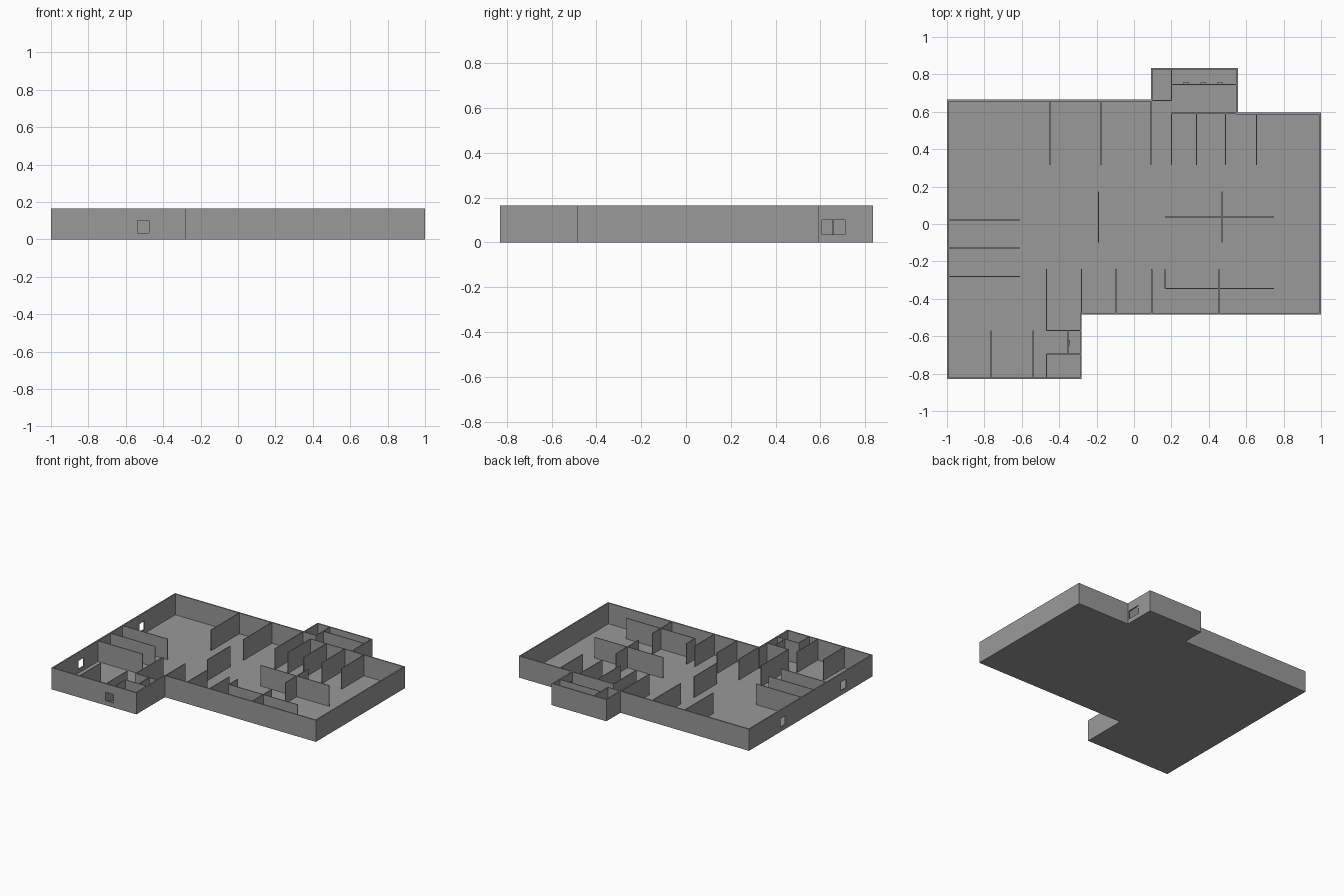
import bpy
import bmesh
from mathutils import Vector

cube = bpy.data.objects.get("Cube")
if cube:
    bpy.data.objects.remove(cube, do_unlink=True)

HEIGHT, FLOOR, OUTER, INNER = 0.165, 0.006, 0.01, 0.006

grey = bpy.data.materials.new("plain grey")
grey.use_nodes = True
grey.diffuse_color = (0.32, 0.32, 0.32, 1)
grey.node_tree.nodes["Principled BSDF"].inputs["Base Color"].default_value = grey.diffuse_color


def add_object(name, bm):
    bmesh.ops.recalc_face_normals(bm, faces=bm.faces[:])
    mesh = bpy.data.meshes.new(name)
    bm.to_mesh(mesh)
    bm.free()
    mesh.materials.append(grey)
    obj = bpy.data.objects.new(name, mesh)
    bpy.context.collection.objects.link(obj)
    return obj


def box(name, low, high):
    low, high = Vector(low), Vector(high)
    bm = bmesh.new()
    bmesh.ops.create_cube(bm, size=1)
    bmesh.ops.scale(bm, vec=high - low, verts=bm.verts)
    bmesh.ops.translate(bm, vec=(low + high) / 2, verts=bm.verts)
    return add_object(name, bm)


def wall_x(name, y, x0, x1):
    """Partition running along x."""
    box(name, (x0, y - INNER / 2, FLOOR), (x1, y + INNER / 2, HEIGHT))


def wall_y(name, x, y0, y1):
    """Partition running along y."""
    box(name, (x - INNER / 2, y0, FLOOR), (x + INNER / 2, y1, HEIGHT))


# Outer shell: solid footprint hollowed out from the top
outline = [(-1, -0.83), (-0.28, -0.83), (-0.28, -0.485), (1, -0.485), (1, 0.595),
           (0.555, 0.595), (0.555, 0.835), (0.09, 0.835), (0.09, 0.665), (-1, 0.665)]
bm = bmesh.new()
base = bm.faces.new([bm.verts.new((x, y, 0)) for x, y in outline])
grown = bmesh.ops.extrude_face_region(bm, geom=[base])["geom"]
bmesh.ops.translate(bm, vec=(0, 0, HEIGHT), verts=[v for v in grown if isinstance(v, bmesh.types.BMVert)])
bmesh.ops.recalc_face_normals(bm, faces=bm.faces[:])
top = max(bm.faces, key=lambda f: f.calc_center_median().z)
bmesh.ops.inset_region(bm, faces=[top], thickness=OUTER, use_even_offset=True)
inner = bmesh.ops.extrude_discrete_faces(bm, faces=[top])["faces"][0]
bmesh.ops.translate(bm, vec=(0, 0, FLOOR - HEIGHT), verts=inner.verts)
shell = add_object("floor_and_outer_walls", bm)

# Window openings through the outer walls
openings = [((-0.54, -0.85, 0.035), (-0.475, -0.81, 0.1)),
            ((-1.02, -0.515, 0.035), (-0.98, -0.45, 0.1)),
            ((-1.02, 0.22, 0.035), (-0.98, 0.285, 0.1)),
            ((0.535, 0.607, 0.035), (0.575, 0.71, 0.1))]
for low, high in openings:
    cutter = box("window_cutter", low, high)
    cutter.hide_render = True
    mod = shell.modifiers.new("window", 'BOOLEAN')
    mod.operation = 'DIFFERENCE'
    mod.solver = 'EXACT'
    mod.object = cutter
    bpy.context.view_layer.objects.active = shell
    bpy.ops.object.modifier_apply(modifier=mod.name)
    bpy.data.objects.remove(cutter, do_unlink=True)

# Partitions along the back wall
for x in (-0.45, -0.175, 0.09):
    wall_y("back_partition", x, 0.315, 0.658)
for x in (0.2, 0.335, 0.49, 0.655):
    wall_y("back_stall_partition", x, 0.315, 0.59)

# Partitions along the right wall of the model
for y in (0.022, -0.128, -0.28):
    wall_x("side_partition", y, -0.993, -0.61)

# Free-standing walls in the middle
wall_y("middle_screen", -0.19, -0.1, 0.175)
wall_x("cross_wall_long", 0.038, 0.165, 0.748)
wall_y("cross_wall_short", 0.47, -0.1, 0.175)

# Partitions along the front wall
for x in (-0.28, -0.095, 0.095, 0.455):
    wall_y("front_partition", x, -0.48, -0.24)
wall_x("front_screen", -0.345, 0.165, 0.748)
wall_y("front_screen_return", 0.165, -0.345, -0.24)

# Front wing rooms
for x in (-0.765, -0.54):
    wall_y("wing_partition", x, -0.823, -0.57)
wall_y("wing_room_side", -0.468, -0.573, -0.24)
wall_x("wing_room_back", -0.57, -0.468, -0.285)
wall_x("wing_room_front", -0.695, -0.468, -0.285)
wall_y("wing_closet_side", -0.468, -0.823, -0.695)
wall_y("wing_closet_divider", -0.353, -0.695, -0.57)

# Back annex rooms
wall_x("annex_passage_wall", 0.66, 0.09, 0.203)
wall_y("annex_side_wall", 0.2, 0.66, 0.828)
wall_x("annex_front_wall", 0.592, 0.197, 0.556)
wall_x("annex_divider", 0.745, 0.2, 0.548)

# Small fittings fixed to the room dividers
for x in (0.278, 0.37, 0.462):
    box("annex_fitting", (x - 0.015, 0.747, 0.06), (x + 0.015, 0.756, 0.09))
box("wing_fitting", (-0.351, -0.65, 0.06), (-0.343, -0.62, 0.09))
